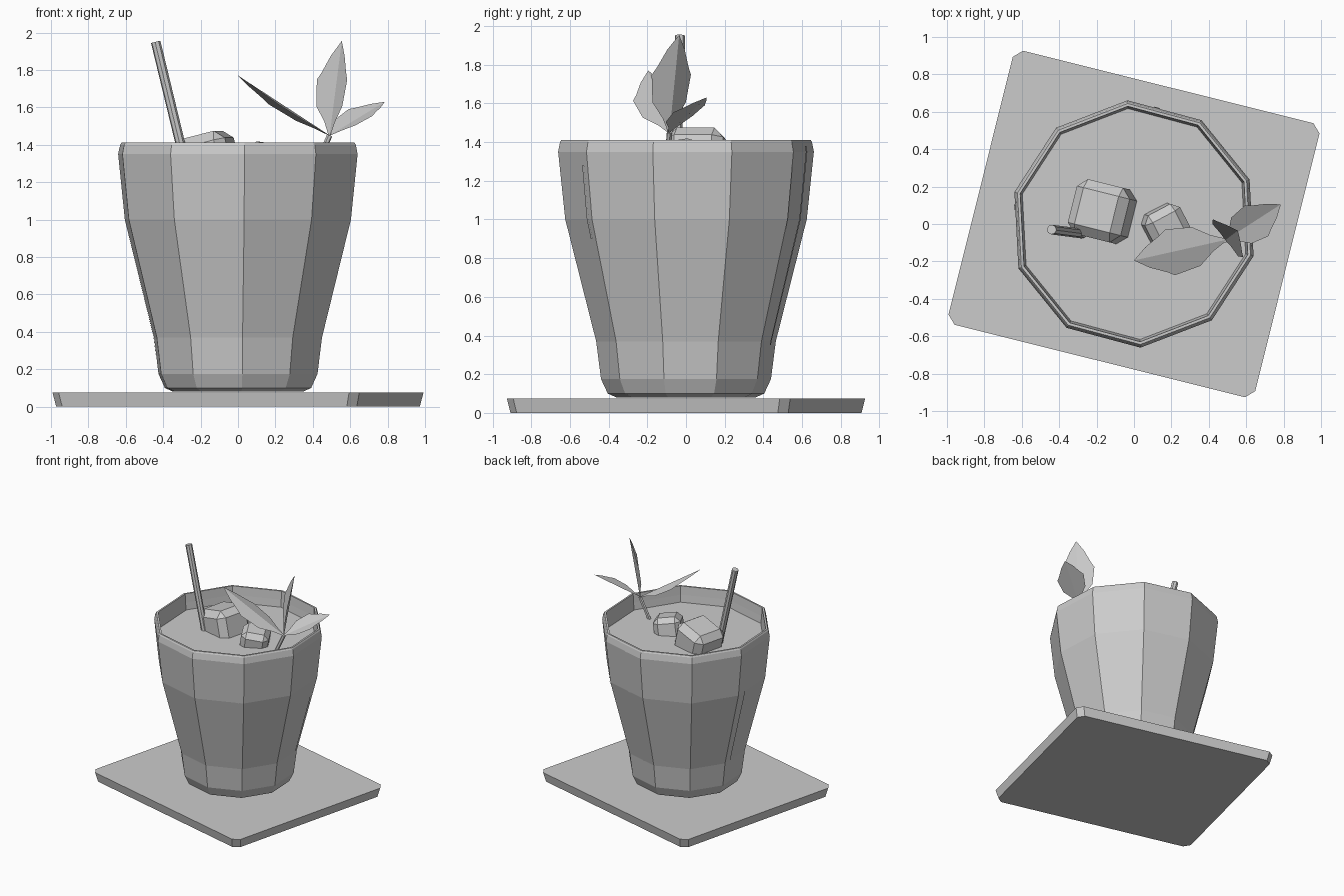
import bpy, bmesh, math
from mathutils import Vector, Matrix, Euler

cube = bpy.data.objects.get("Cube")
if cube:
    bpy.data.objects.remove(cube, do_unlink=True)

grey = bpy.data.materials.new("plain_grey")
grey.use_nodes = True
GREY = (0.6, 0.6, 0.6, 1)
grey.diffuse_color = GREY
grey.node_tree.nodes["Principled BSDF"].inputs["Base Color"].default_value = GREY


def finish(name, bm, recalc=True):
    if recalc:
        bmesh.ops.recalc_face_normals(bm, faces=bm.faces)
    mesh = bpy.data.meshes.new(name)
    bm.to_mesh(mesh)
    bm.free()
    mesh.materials.append(grey)
    obj = bpy.data.objects.new(name, mesh)
    bpy.context.collection.objects.link(obj)
    return obj


SIDES = 10
START = math.radians(93)


def corner(i, r, z):
    a = START + i * math.tau / SIDES
    return Vector((r * math.cos(a), r * math.sin(a), z))


def lathe(name, profile):
    """Ten-sided body from (radius, height) pairs, capped at both ends."""
    bm = bmesh.new()
    rings = [[bm.verts.new(corner(i, r, z)) for i in range(SIDES)] for r, z in profile]
    for low, high in zip(rings, rings[1:]):
        for i in range(SIDES):
            j = (i + 1) % SIDES
            bm.faces.new((low[i], low[j], high[j], high[i]))
    bm.faces.new(rings[0])
    bm.faces.new(rings[-1])
    return finish(name, bm)


def rod(name, start, end, radius, sides):
    start, end = Vector(start), Vector(end)
    axis = end - start
    bm = bmesh.new()
    turn = axis.to_track_quat('Z', 'Y').to_matrix().to_4x4()
    bmesh.ops.create_cone(bm, cap_ends=True, segments=sides, radius1=radius, radius2=radius,
                          depth=axis.length,
                          matrix=Matrix.Translation((start + end) / 2) @ turn)
    return finish(name, bm)


def ice(name, center, size, bevel, degrees):
    bm = bmesh.new()
    bmesh.ops.create_cube(bm, size=size)
    bmesh.ops.bevel(bm, geom=bm.edges[:], offset=bevel, segments=1, affect='EDGES')
    turn = Euler([math.radians(d) for d in degrees]).to_matrix().to_4x4()
    bm.transform(Matrix.Translation(center) @ turn)
    return finish(name, bm)


# Coaster: square slab with clipped corners and a slightly smaller underside
bm = bmesh.new()
bmesh.ops.create_cube(bm, size=1)
bm.transform(Matrix.Translation((0, 0, 0.0375)) @ Matrix.Diagonal((1.69, 1.51, 0.075, 1)))
uprights = [e for e in bm.edges if abs(e.verts[0].co.z - e.verts[1].co.z) > 0.01]
bmesh.ops.bevel(bm, geom=uprights, offset=0.045, segments=1, affect='EDGES')
for v in bm.verts:
    if v.co.z < 0.01:
        v.co.x *= 0.98
        v.co.y *= 0.98
bm.transform(Matrix.Rotation(math.radians(-14), 4, 'Z'))
finish("coaster", bm)

# Glass: outer wall, rim and inner wall
OUTER = [(0.36, 0.08), (0.405, 0.1), (0.44, 0.175), (0.465, 0.37), (0.625, 1.0),
         (0.662, 1.35), (0.652, 1.4)]
lathe("glass", OUTER + [(0.645, 1.412), (0.63, 1.412), (0.625, 1.34), (0.59, 1.0),
                        (0.43, 0.37), (0.4, 0.2)])
lathe("drink", [(0.395, 0.205), (0.425, 0.37), (0.585, 1.0), (0.618, 1.28)])


# Highlight strips: narrow plates lying on the outer wall
def wall_radius(z):
    for (r0, z0), (r1, z1) in zip(OUTER, OUTER[1:]):
        if z0 <= z <= z1:
            return r0 + (r1 - r0) * (z - z0) / (z1 - z0)
    return OUTER[-1][0]


def strip(name, side, along, low, high, width=0.035):
    levels = [low] + [z for r, z in OUTER if low < z < high] + [high]
    bm = bmesh.new()
    rows = []
    for z in levels:
        r = wall_radius(z) + 0.005
        a, b = corner(side, r, z), corner(side + 1, r, z)
        rows.append([bm.verts.new(a.lerp(b, along + s * width)) for s in (-1, 1)])
    for p, q in zip(rows, rows[1:]):
        bm.faces.new((p[0], p[1], q[1], q[0]))
    finish(name, bm, recalc=False)


strip("highlight_front", 5, 0.87, 0.9, 1.28)
strip("highlight_left", 8, 0.97, 0.95, 1.27, 0.02)
strip("highlight_left_low", 7, 0.88, 0.2, 0.85, 0.02)
strip("highlight_back", 9, 0.6, 0.35, 1.38)
strip("highlight_right", 2, 0.2, 0.28, 1.38)

# Ice cubes and straw
ice("ice_large", (-0.165, 0.065, 1.305), 0.3, 0.05, (0, -14, -14))
ice("ice_small", (0.17, -0.015, 1.295), 0.215, 0.04, (8, 8, 28))
rod("straw", (-0.21, -0.06, 1.0), (-0.44, -0.03, 1.95), 0.026, 8)

# Leaf sprig
ROOT = Vector((0.49, -0.085, 1.45))
rod("leaf_stem", (0.41, -0.1, 1.27), ROOT, 0.015, 6)
OUTLINE = [(0, 0.06), (0.14, 0.35), (0.3, 0.85), (0.58, 1), (0.66, 0.8), (0.84, 0.45), (1, 0)]


def leaf(name, tip, across, width, fold):
    """Folded blade: a midrib with an edge on either side."""
    axis = Vector(tip) - ROOT
    across = Vector(across)
    across = (across - across.project(axis)).normalized()
    normal = across.cross(axis).normalized()
    bm = bmesh.new()
    rows = []
    for t, w in OUTLINE[:-1]:
        mid = ROOT + axis * t
        half = width / 2 * w
        rows.append([bm.verts.new(mid + across * s * half + normal * fold * abs(s) * half)
                     for s in (-1, 0, 1)])
    for p, q in zip(rows, rows[1:]):
        for k in (0, 1):
            bm.faces.new((p[k], p[k + 1], q[k + 1], q[k]))
    end = bm.verts.new(ROOT + axis)
    for k in (0, 1):
        bm.faces.new((rows[-1][k], rows[-1][k + 1], end))
    finish(name, bm, recalc=False)


leaf("leaf_long", (0.0, -0.195, 1.77), (0.05, -0.24, 0), 0.25, 0.2)
leaf("leaf_upright", (0.555, -0.035, 1.955), (0.16, -0.2, 0), 0.26, 0.25)
leaf("leaf_short", (0.785, 0.105, 1.63), (0.11, -0.18, -0.05), 0.21, 0.2)
